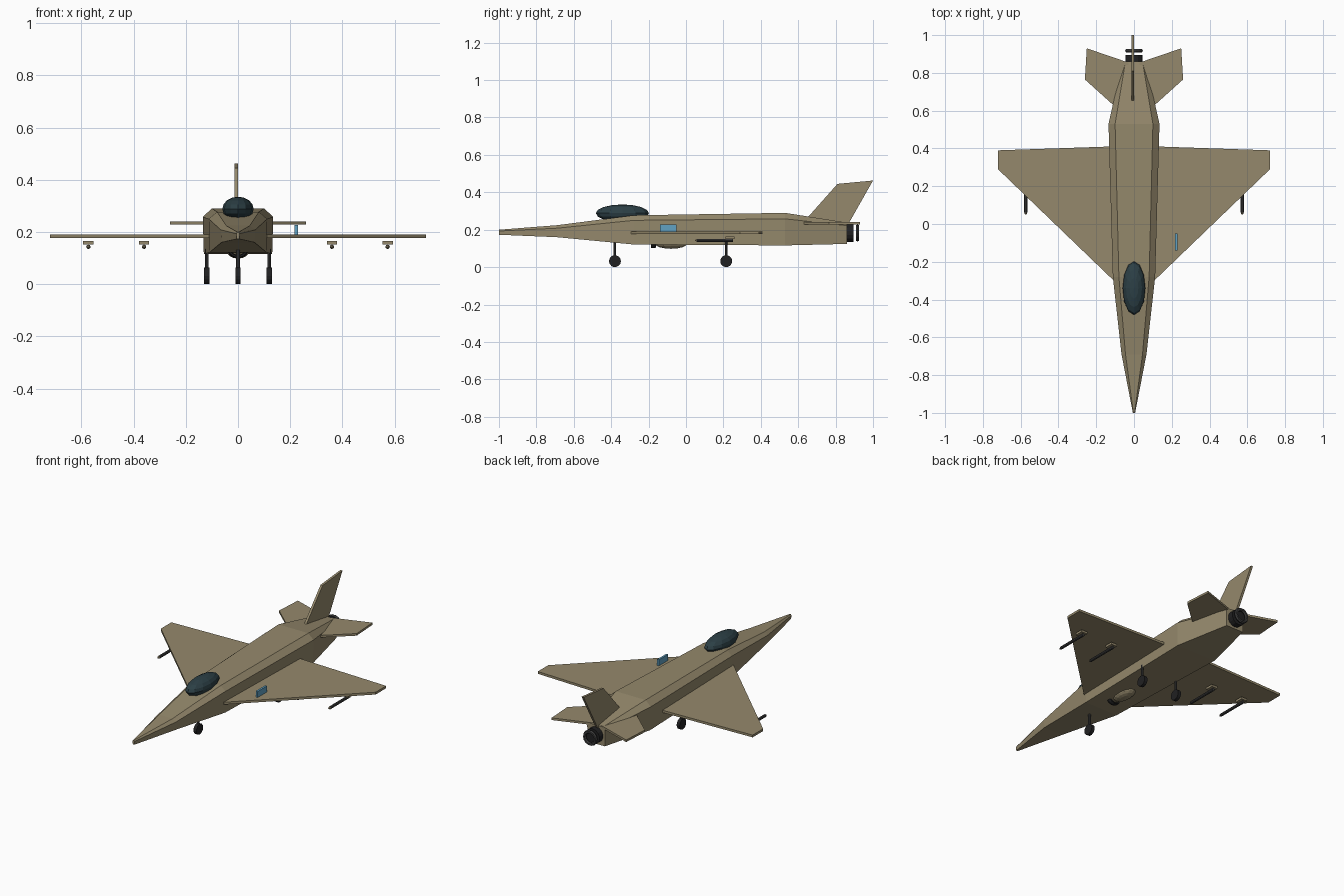
import bpy, bmesh
from math import pi
from mathutils import Matrix, Vector

if "Cube" in bpy.data.objects:
    bpy.data.objects.remove(bpy.data.objects["Cube"])


def material(name, rgb):
    m = bpy.data.materials.new(name)
    m.diffuse_color = (*rgb, 1)
    m.use_nodes = True
    m.node_tree.nodes["Principled BSDF"].inputs["Base Color"].default_value = m.diffuse_color
    return m


TAN = material("tan_paint", (0.30, 0.25, 0.15))
GLASS = material("dark_glass", (0.025, 0.05, 0.06))
BLACK = material("black_rubber", (0.015, 0.015, 0.016))
STEEL = material("dark_steel", (0.045, 0.045, 0.045))
BLUE = material("blue_marking", (0.12, 0.36, 0.55))


def finish(name, bm, mat):
    bmesh.ops.recalc_face_normals(bm, faces=bm.faces)
    mesh = bpy.data.meshes.new(name)
    bm.to_mesh(mesh)
    bm.free()
    mesh.materials.append(mat)
    ob = bpy.data.objects.new(name, mesh)
    bpy.context.collection.objects.link(ob)
    return ob


def loft(name, sections, mat):
    bm = bmesh.new()
    rings = [[bm.verts.new(p) for p in s] for s in sections]
    n = len(rings[0])
    for a, b in zip(rings, rings[1:]):
        for i in range(n):
            j = (i + 1) % n
            bm.faces.new((a[i], a[j], b[j], b[i]))
    bm.faces.new(rings[0])
    bm.faces.new(rings[-1])
    return finish(name, bm, mat)


def plate(name, points, depth, mat):
    """Flat outline thickened along the given vector."""
    d = Vector(depth)
    return loft(name, [[Vector(p) for p in points], [Vector(p) + d for p in points]], mat)


def box(name, centre, size, mat):
    bm = bmesh.new()
    bmesh.ops.create_cube(bm, size=1, matrix=Matrix.Translation(centre) @ Matrix.Diagonal((*size, 1)))
    return finish(name, bm, mat)


def ellipsoid(name, centre, radii, mat, seg=12, rings=8):
    bm = bmesh.new()
    bmesh.ops.create_uvsphere(bm, u_segments=seg, v_segments=rings, radius=1,
                              matrix=Matrix.Translation(centre) @ Matrix.Diagonal((*radii, 1)))
    return finish(name, bm, mat)


def rod(name, centre, r1, r2, length, axis, mat, seg=12):
    rot = {"X": Matrix.Rotation(pi / 2, 4, "Y"), "Y": Matrix.Rotation(-pi / 2, 4, "X"),
           "Z": Matrix.Identity(4)}[axis]
    bm = bmesh.new()
    bmesh.ops.create_cone(bm, cap_ends=True, segments=seg, radius1=r1, radius2=r2, depth=length,
                          matrix=Matrix.Translation(centre) @ rot)
    return finish(name, bm, mat)


def ring(name, centre, major, minor, mat):
    bpy.ops.mesh.primitive_torus_add(location=centre, rotation=(pi / 2, 0, 0), major_radius=major,
                                     minor_radius=minor, major_segments=14, minor_segments=6)
    ob = bpy.context.object
    ob.name = name
    ob.data.materials.append(mat)
    return ob


# Fuselage: y, top half width, side half width, bottom half width, top z, shoulder z, bottom z
stations = [(-1.0, .003, .006, .005, .200, .193, .173),
            (-.69, .045, .066, .063, .224, .208, .160),
            (-.28, .080, .112, .110, .277, .250, .121),
            (.53, .100, .135, .131, .290, .258, .116),
            (.86, .045, .060, .058, .238, .222, .124)]
loft("fuselage", [[(-t, y, zt), (t, y, zt), (s, y, zs), (b, y, zb), (-b, y, zb), (-s, y, zs)]
                  for y, t, s, b, zt, zs, zb in stations], TAN)

# Canopy and belly intake
ellipsoid("canopy", (0, -.34, .288), (.06, .142, .047), GLASS)
ellipsoid("belly_intake", (0, -.08, .125), (.042, .085, .027), TAN)
ring("intake_lip", (0, -.175, .135), .034, .007, BLACK).scale = (1, .85, 2.2)

# Wings, tailplanes, stores and main gear on both sides
for side, s in (("right", 1), ("left", -1)):
    plate(side + "_wing", [(s * x, y, .176) for x, y in
          ((.05, -.30), (.112, -.295), (.72, .29), (.72, .39), (.13, .41), (.05, .41))], (0, 0, .014), TAN)
    plate(side + "_tailplane", [(s * x, y, .228) for x, y in
          ((.03, .62), (.11, .63), (.26, .765), (.25, .93), (.03, .855))], (0, 0, .013), TAN)
    for place, x in (("inner", .36), ("outer", .573)):
        rod(f"{side}_{place}_missile", (s * x, .155, .143), .0085, .0085, .19, "Y", STEEL, 8)
        rod(f"{side}_{place}_missile_nose", (s * x, .055, .143), .003, .0085, .012, "Y", TAN, 8)
        box(f"{side}_{place}_missile_fin", (s * x, .235, .158), (.04, .05, .013), TAN)

# Landing gear
for name, x, y in (("nose", 0, -.38), ("right_main", .12, .215), ("left_main", -.12, .215)):
    rod(name + "_gear_strut", (x, y, .085), .007, .007, .10, "Z", STEEL, 8)
    rod(name + "_gear_wheel", (x, y, .032), .032, .032, .02, "X", BLACK, 14)

# Fin
plate("tail_fin", [(-.014, y, z) for y, z in ((.65, .265), (.81, .445), (1.0, .463), (.865, .225))],
      (.014, 0, 0), TAN)

# Exhaust
rod("exhaust_nozzle", (0, .865, .182), .047, .047, .06, "Y", BLACK, 14)
ring("exhaust_ring", (0, .917, .182), .037, .01, STEEL)

# Marking panel on the right wing
box("marking_panel", (.223, -.095, .207), (.012, .088, .04), BLUE)
